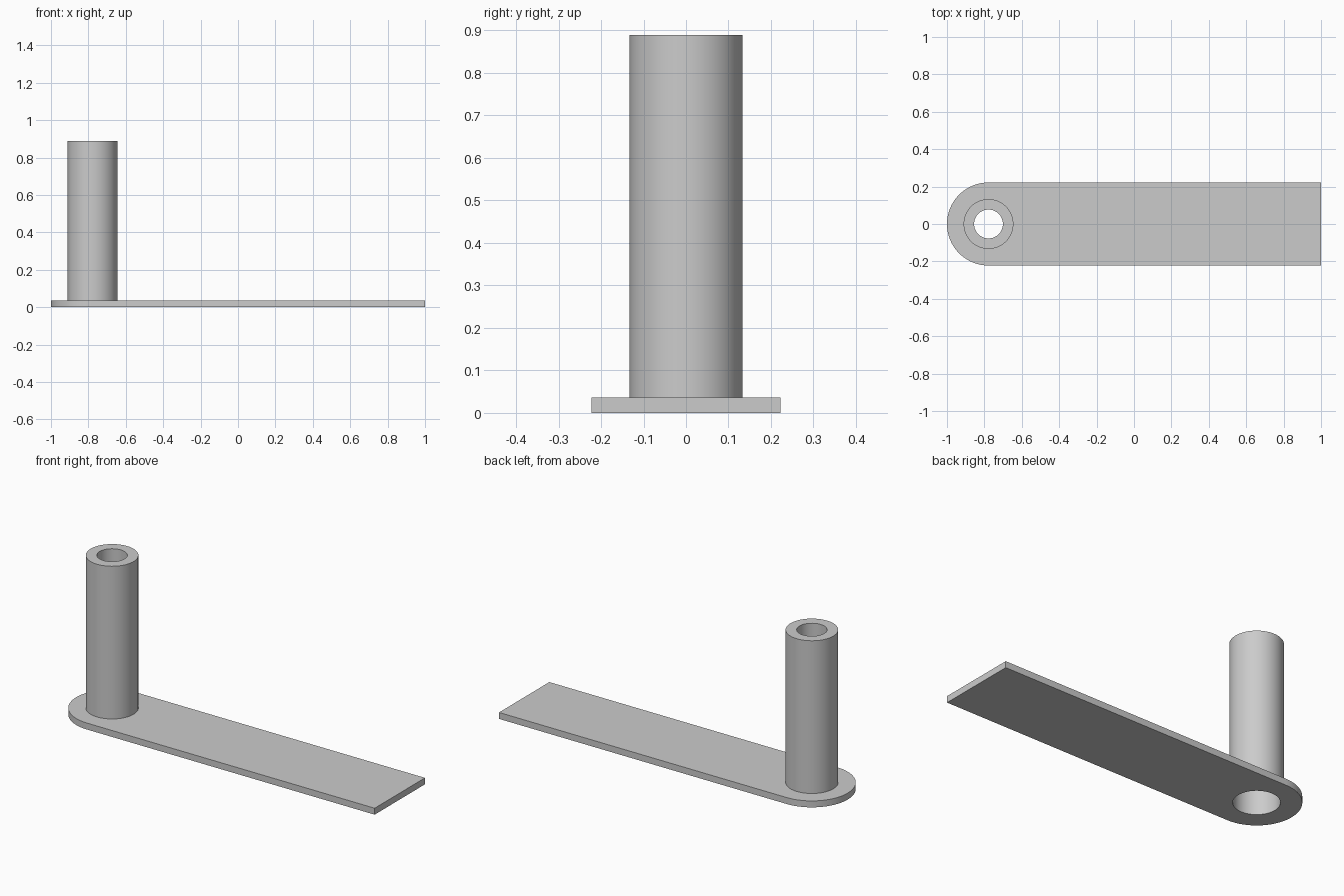
import bpy, bmesh
from math import pi, sin, cos, radians

cube = bpy.data.objects.get("Cube")
if cube:
    bpy.data.objects.remove(cube, do_unlink=True)

HALF_WIDTH = 0.222
THICK = 0.036
HEIGHT = 0.889
AXIS_X = HALF_WIDTH - 1
OUTER, BORE, WIDE_BORE = 0.133, 0.077, 0.116
STEP_Z = 0.45
SIDES = 64

grey = bpy.data.materials.new("plain grey")
grey.use_nodes = True
colour = (0.6, 0.6, 0.6, 1)
grey.diffuse_color = colour
grey.node_tree.nodes["Principled BSDF"].inputs["Base Color"].default_value = colour


def finish(name, bm):
    bmesh.ops.recalc_face_normals(bm, faces=bm.faces)
    mesh = bpy.data.meshes.new(name)
    bm.to_mesh(mesh)
    bm.free()
    mesh.materials.append(grey)
    obj = bpy.data.objects.new(name, mesh)
    bpy.context.collection.objects.link(obj)
    bpy.ops.object.select_all(action='DESELECT')
    obj.select_set(True)
    bpy.context.view_layer.objects.active = obj
    bpy.ops.object.shade_smooth_by_angle(angle=radians(30))
    return obj


def arc(radius, start, end, steps):
    angles = [start + (end - start) * i / steps for i in range(steps + 1)]
    return [(AXIS_X + radius * cos(a), radius * sin(a)) for a in angles]


def add_loop(bm, points):
    verts = [bm.verts.new((x, y, 0)) for x, y in points]
    return [bm.edges.new((v, verts[i - 1])) for i, v in enumerate(verts)]


# Flat arm: one rounded end, one square end, round hole on the tube axis
bm = bmesh.new()
outline = arc(HALF_WIDTH, pi / 2, 3 * pi / 2, SIDES // 2)
outline += [(1, -HALF_WIDTH), (1, HALF_WIDTH)]
edges = add_loop(bm, outline) + add_loop(bm, arc(WIDE_BORE, 0, 2 * pi, SIDES)[:-1])
bmesh.ops.triangle_fill(bm, edges=edges, use_beauty=True)
extruded = bmesh.ops.extrude_face_region(bm, geom=bm.faces[:], use_keep_orig=True)
top = [g for g in extruded["geom"] if isinstance(g, bmesh.types.BMVert)]
bmesh.ops.translate(bm, verts=top, vec=(0, 0, THICK))
finish("flat_arm", bm)

# Upright tube: revolved wall section, bore wider in its lower part
bm = bmesh.new()
section = [(OUTER, THICK), (OUTER, HEIGHT), (BORE, HEIGHT),
           (BORE, STEP_Z), (WIDE_BORE, STEP_Z), (WIDE_BORE, THICK)]
verts = [bm.verts.new((AXIS_X + r, 0, z)) for r, z in section]
edges = [bm.edges.new((v, verts[i - 1])) for i, v in enumerate(verts)]
bmesh.ops.spin(bm, geom=verts + edges, cent=(AXIS_X, 0, 0), axis=(0, 0, 1),
               angle=2 * pi, steps=SIDES, use_merge=True)
bmesh.ops.remove_doubles(bm, verts=bm.verts, dist=0.0001)
finish("upright_tube", bm)
